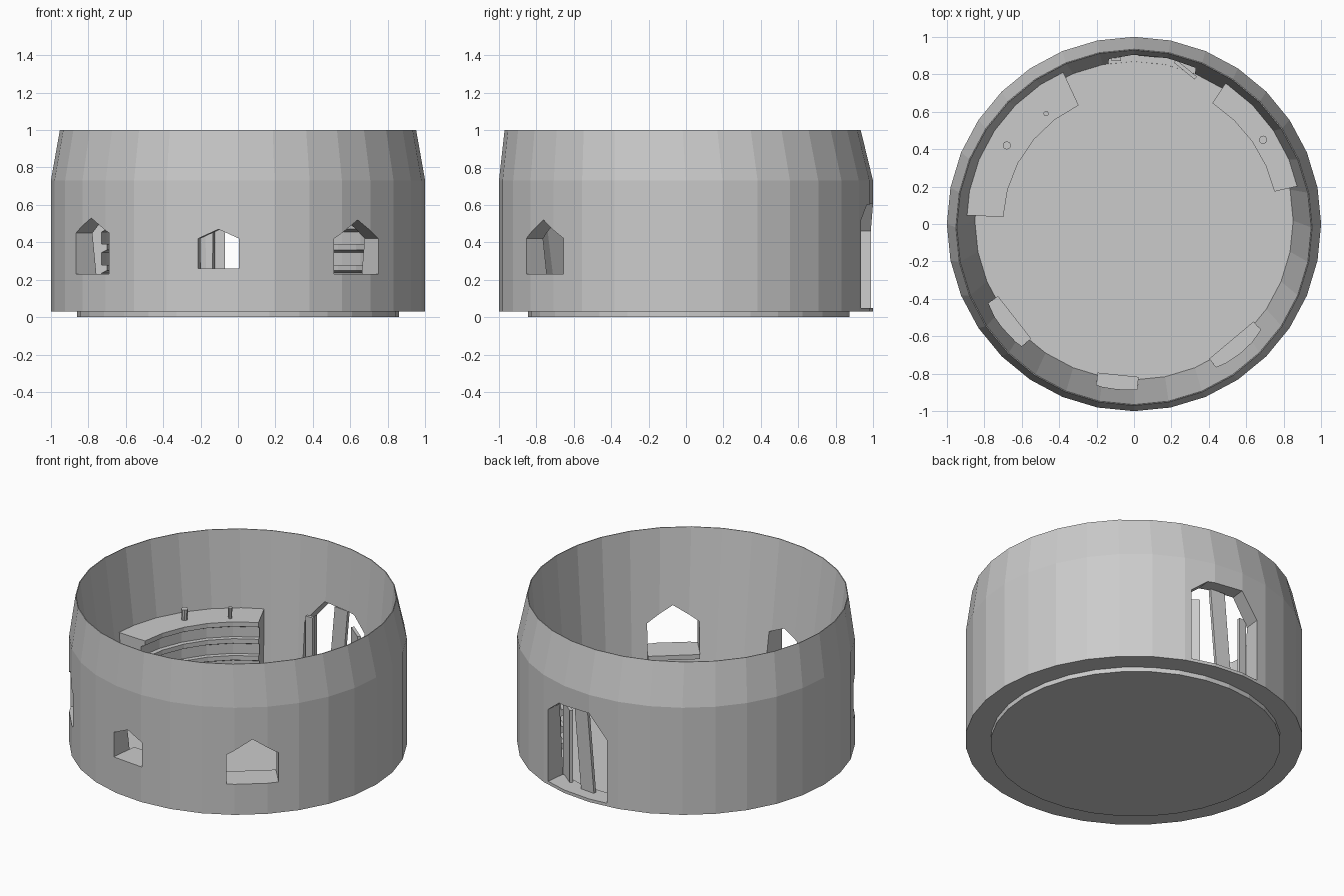
import bpy, bmesh
from math import sin, cos, pi, radians
from mathutils import Matrix, Vector

if "Cube" in bpy.data.objects:
    bpy.data.objects.remove(bpy.data.objects["Cube"])

stone = bpy.data.materials.new("grey stone")
stone.use_nodes = True
GREY = (0.6, 0.6, 0.6, 1)
stone.diffuse_color = GREY
stone.node_tree.nodes["Principled BSDF"].inputs["Base Color"].default_value = GREY


def finish(name, bm):
    bmesh.ops.recalc_face_normals(bm, faces=bm.faces)
    mesh = bpy.data.meshes.new(name)
    bm.to_mesh(mesh)
    bm.free()
    mesh.materials.append(stone)
    obj = bpy.data.objects.new(name, mesh)
    bpy.context.collection.objects.link(obj)
    return obj


def sweep(name, profile, start, end, steps):
    """Turn a closed (radius, z, y shift) profile about the z axis."""
    bm = bmesh.new()
    full = end - start >= 360
    rings = []
    for i in range(steps if full else steps + 1):
        a = radians(start + (end - start) * i / steps)
        rings.append([bm.verts.new((r * cos(a), r * sin(a) + dy, z)) for r, z, dy in profile])
    n = len(profile)
    for i in range(steps):
        a, b = rings[i], rings[(i + 1) % len(rings)]
        for j in range(n):
            k = (j + 1) % n
            bm.faces.new((a[j], a[k], b[k], b[j]))
    if not full:
        bm.faces.new(rings[0])
        bm.faces.new(rings[-1])
    return finish(name, bm)


def radial_prism(name, outline, azimuth, inner, outer):
    """Extrude a (tangent, z) outline along the radius at an azimuth."""
    a = radians(azimuth)
    out, side = Vector((cos(a), sin(a), 0)), Vector((-sin(a), cos(a), 0))
    bm = bmesh.new()
    ends = [[bm.verts.new(out * r + side * u + Vector((0, 0, z))) for u, z in outline]
            for r in (inner, outer)]
    n = len(outline)
    for j in range(n):
        k = (j + 1) % n
        bm.faces.new((ends[0][j], ends[0][k], ends[1][k], ends[1][j]))
    bm.faces.new(ends[0])
    bm.faces.new(ends[1])
    return finish(name, bm)


def cone(name, x, y, z0, z1, r0, r1, sides):
    bm = bmesh.new()
    bmesh.ops.create_cone(bm, cap_ends=True, segments=sides, radius1=r0, radius2=r1,
                          depth=z1 - z0, matrix=Matrix.Translation((x, y, (z0 + z1) / 2)))
    return finish(name, bm)


def board(name, p, q, z0, z1, lean, thick=0.02):
    """Upright board between two plan points, its top shifted by lean along x."""
    p, q = Vector((*p, 0)), Vector((*q, 0))
    d = (q - p).normalized()
    nrm = Vector((-d.y, d.x, 0)) * thick / 2
    bm = bmesh.new()
    rows = []
    for z, s in ((z0, 0), (z1, lean)):
        off = Vector((s, 0, z))
        rows.append([bm.verts.new(c + off) for c in (p - nrm, q - nrm, q + nrm, p + nrm)])
    for j in range(4):
        k = (j + 1) % 4
        bm.faces.new((rows[0][j], rows[0][k], rows[1][k], rows[1][j]))
    bm.faces.new(rows[0])
    bm.faces.new(rows[1])
    return finish(name, bm)


# Round wall: straight outside, tapered crown, inside narrowing to the floor
wall = sweep("round_wall", [(1, 0.03, 0), (1, 0.73, 0), (0.952, 1, -0.018), (0.947, 1, -0.018),
                            (0.85, 0.04, 0.018), (0.85, 0.03, 0.018)], 0, 360, 32)

# Floor disc
cone("floor_disc", 0, 0.015, 0, 0.045, 0.86, 0.86, 32)

# Gabled windows: azimuth, half width, sill, shoulder and apex heights
cutters = []
for label, az, w, low, mid, top in (("right", 218, 0.145, 0.23, 0.45, 0.53),
                                    ("front", 264, 0.11, 0.26, 0.42, 0.47),
                                    ("left", 310, 0.155, 0.23, 0.42, 0.52)):
    gable = [(-w, low), (w, low), (w, mid), (0, top), (-w, mid)]
    cutters.append(radial_prism("window_cutter", gable, az, 0.7, 1.2))
    ledge = [(-w, low - 0.03), (w, low - 0.03), (w, low), (-w, low)]
    radial_prism(label + "_window_ledge", ledge, az, 0.81, 0.95)

# Rear doorway with a broken arch
arch = [(-0.233, 0.05), (0.233, 0.05), (0.233, 0.46), (0.11, 0.61), (-0.13, 0.6), (-0.233, 0.52)]
cutters.append(radial_prism("door_cutter", arch, 83.5, 0.7, 1.2))

# Cut the openings and drop the cutters
for c in cutters:
    c.hide_render = True
    mod = wall.modifiers.new("opening", "BOOLEAN")
    mod.operation, mod.solver, mod.object = "DIFFERENCE", "EXACT", c
bpy.context.view_layer.update()
graph = bpy.context.evaluated_depsgraph_get()
cut_mesh = bpy.data.meshes.new_from_object(wall.evaluated_get(graph))
wall.modifiers.clear()
wall.data = cut_mesh
for c in cutters:
    bpy.data.objects.remove(c)

# Door boards standing in the doorway
board("door_centre_board", (0.02, 0.91), (0.12, 0.9), 0.04, 0.6, 0.05)
board("door_side_board", (-0.12, 0.88), (-0.07, 0.88), 0.04, 0.5, 0.0)
board("door_open_leaf", (0.22, 0.87), (0.33, 0.78), 0.04, 0.52, 0.0)

# Stepped galleries with overhanging lips along the rear walls
for label, r, start, end, steps in (("right", 0.7, 115, 177, 5), ("left", 0.77, 13, 57, 4)):
    tiers = [(0.93, 0.5, 0)]
    for i in range(4):
        z = 0.5 - 0.11 * i
        tiers += [(r, z, 0), (r, z - 0.03, 0), (r + 0.03, z - 0.045, 0), (r + 0.03, z - 0.11, 0)]
    tiers += [(r + 0.03, 0.04, 0), (0.93, 0.04, 0)]
    sweep(label + "_gallery", tiers, start, end, steps)

# Pegs on the galleries
for i, (x, y, r) in enumerate(((-0.68, 0.42, 0.022), (-0.47, 0.59, 0.014), (0.69, 0.45, 0.022))):
    cone("gallery_peg_%d" % (i + 1), x, y, 0.49, 0.57, r * 0.8, r, 10)
